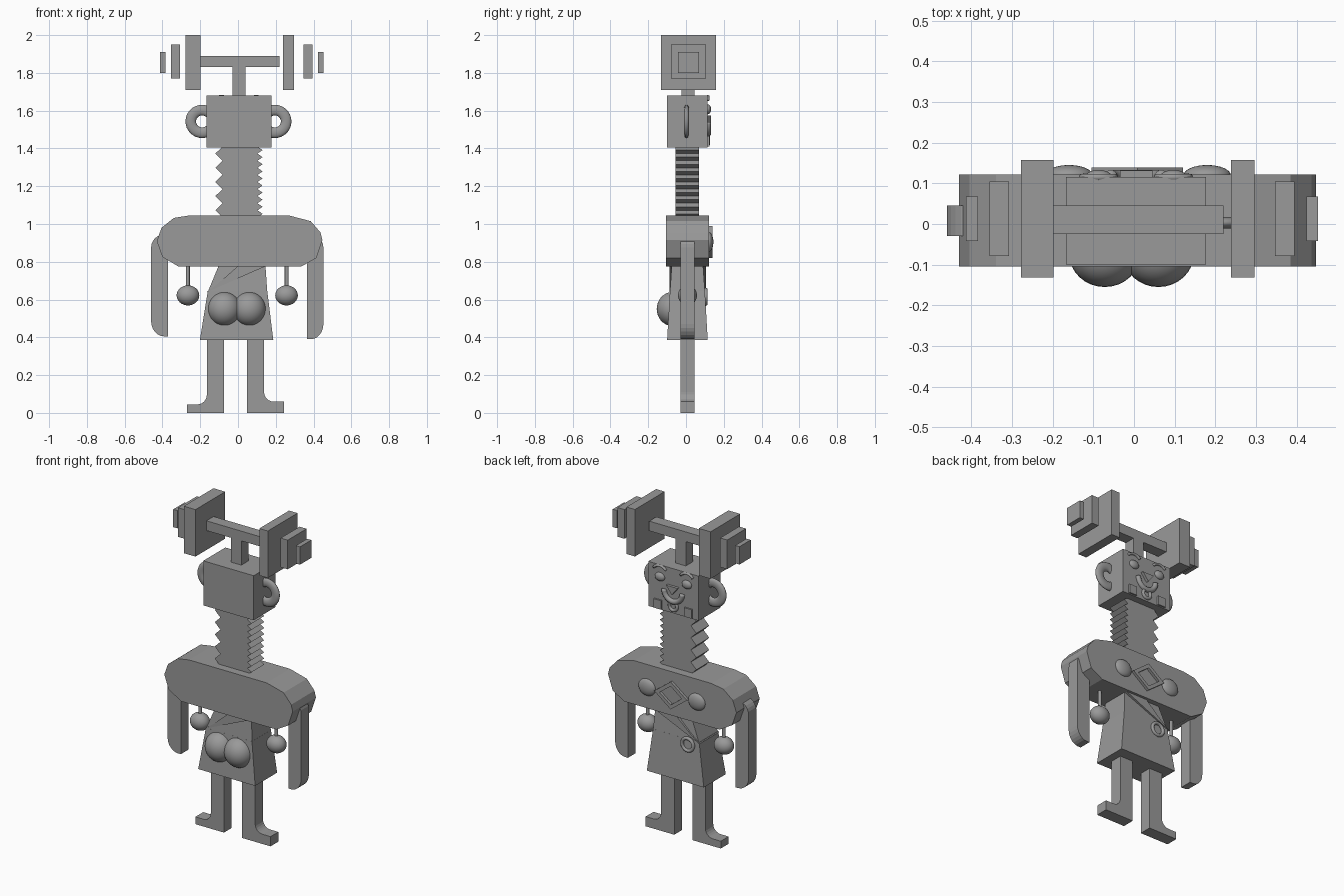
import bpy, bmesh, math
from mathutils import Vector

if "Cube" in bpy.data.objects:
    bpy.data.objects.remove(bpy.data.objects["Cube"])

grey = bpy.data.materials.new("stone_grey")
grey.use_nodes = True
grey.diffuse_color = (0.32, 0.32, 0.32, 1)
grey.node_tree.nodes["Principled BSDF"].inputs["Base Color"].default_value = grey.diffuse_color


def finish(name, bm, smooth=False):
    bmesh.ops.recalc_face_normals(bm, faces=bm.faces)
    mesh = bpy.data.meshes.new(name)
    bm.to_mesh(mesh)
    bm.free()
    mesh.materials.append(grey)
    for p in mesh.polygons:
        p.use_smooth = smooth
    ob = bpy.data.objects.new(name, mesh)
    bpy.context.collection.objects.link(ob)
    return ob


def prism(name, points, y0, y1):
    """Extrude an x-z outline along y."""
    bm = bmesh.new()
    face = bm.faces.new([bm.verts.new((x, y0, z)) for x, z in points])
    new = bmesh.ops.extrude_face_region(bm, geom=[face])["geom"]
    bmesh.ops.translate(bm, vec=(0, y1 - y0, 0),
                        verts=[v for v in new if isinstance(v, bmesh.types.BMVert)])
    return finish(name, bm)


def box(name, x0, x1, y0, y1, z0, z1):
    return prism(name, [(x0, z0), (x1, z0), (x1, z1), (x0, z1)], y0, y1)


def ball(name, center, radii):
    bm = bmesh.new()
    bmesh.ops.create_uvsphere(bm, u_segments=32, v_segments=16, radius=1)
    bmesh.ops.scale(bm, vec=radii, verts=bm.verts)
    bmesh.ops.translate(bm, vec=center, verts=bm.verts)
    return finish(name, bm, True)


def ring(name, center, major, minor, flat, start=0, sweep=360, steps=32, sides=12):
    """Tube bent around the y axis; flat squeezes it in depth."""
    bm = bmesh.new()
    full = sweep == 360
    rows = []
    for i in range(steps if full else steps + 1):
        a = math.radians(start + sweep * i / steps)
        row = []
        for j in range(sides):
            b = math.tau * j / sides
            r = major + minor * math.cos(b)
            row.append(bm.verts.new(Vector(center) + Vector(
                (r * math.cos(a), flat * minor * math.sin(b), r * math.sin(a)))))
        rows.append(row)
    pairs = list(zip(rows, rows[1:])) + ([(rows[-1], rows[0])] if full else [])
    for p, q in pairs:
        for j in range(sides):
            k = (j + 1) % sides
            bm.faces.new((p[j], p[k], q[k], q[j]))
    if not full:
        bm.faces.new(rows[0])
        bm.faces.new(rows[-1])
    return finish(name, bm, True)


def frustum(name, low, high, z0, z1):
    """Tapered block; each end is x0, x1, y0, y1."""
    bm = bmesh.new()
    rects = []
    for (x0, x1, y0, y1), z in ((low, z0), (high, z1)):
        rects.append([bm.verts.new((x, y, z)) for x, y in
                      ((x0, y0), (x1, y0), (x1, y1), (x0, y1))])
        bm.faces.new(rects[-1])
    for i in range(4):
        k = (i + 1) % 4
        bm.faces.new((rects[0][i], rects[0][k], rects[1][k], rects[1][i]))
    return finish(name, bm)


# Barbell balanced on the head
box("barbell_bar", -0.2, 0.22, -0.025, 0.045, 1.83, 1.89)
box("barbell_post", -0.03, 0.04, -0.025, 0.045, 1.67, 1.84)
plates = [("large", -0.278, -0.198, 0.145, 1.71, 2.0),
          ("medium", -0.355, -0.307, 0.092, 1.77, 1.95),
          ("small", -0.413, -0.384, 0.055, 1.80, 1.91)]
for size, x0, x1, half, z0, z1 in plates:
    box("right_" + size + "_weight", x0, x1, 0.013 - half, 0.013 + half, z0, z1)
    box("left_" + size + "_weight", 0.02 - x1 + 0.02, 0.02 - x0 + 0.02 - 0.022 * (size == "large"),
        0.013 - half, 0.013 + half, z0, z1)

# Head and ears
box("head", -0.167, 0.177, -0.1, 0.115, 1.405, 1.68)
for side, x in (("right", -0.19), ("left", 0.195)):
    ring(side + "_ear", (x, 0.003, 1.543), 0.06, 0.028, 0.5)

# Face, on the +y side of the head
for side, s in (("right", -1), ("left", 1)):
    x = 0.005 + s * 0.092
    ball(side + "_eye", (x, 0.115, 1.607), (0.033, 0.018, 0.026))
    ring(side + "_brow", (x, 0.115, 1.62), 0.055, 0.008, 1.2, 40, 100, 10, 6)
    box(side + "_jaw_block", x + s * 0.012 - 0.026, x + s * 0.012 + 0.026, 0.11, 0.125, 1.41, 1.465)
prism("nose", [(-0.035, 1.575), (0.045, 1.575), (0.005, 1.525)], 0.11, 0.132)
ring("smile", (0.005, 0.117, 1.54), 0.062, 0.016, 1, 180, 180, 20, 10)
ring("lip_ring", (0.005, 0.117, 1.45), 0.026, 0.01, 1, steps=20)

# Pleated neck, coarse teeth on one side and fine on the other
outline = []
coarse, fine = 5, 10
z_low, z_high = 1.035, 1.41
for i in range(coarse * 2 + 1):
    outline.append((-0.082 if i % 2 == 0 else -0.12, z_low + (z_high - z_low) * i / (coarse * 2)))
for i in range(fine * 2, -1, -1):
    outline.append((0.103 if i % 2 == 0 else 0.13, z_low + (z_high - z_low) * i / (fine * 2)))
prism("pleated_neck", outline, -0.055, 0.07)

# Broad shoulder block with faceted ends
prism("shoulder_block", [
    (-0.43, 0.91), (-0.405, 0.98), (-0.34, 1.032), (-0.26, 1.045),
    (0.27, 1.045), (0.385, 1.015), (0.437, 0.955), (0.447, 0.915),
    (0.415, 0.82), (0.335, 0.775), (-0.315, 0.775), (-0.4, 0.825)], -0.105, 0.122)
for side, s in (("right", -1), ("left", 1)):
    ball(side + "_breast", (0.01 + s * 0.17, 0.12, 0.905), (0.058, 0.025, 0.052))

# Hollow diamond on the chest
bm = bmesh.new()
loops = []
for scale, y in ((1, 0.118), (1, 0.139), (0.68, 0.139), (0.68, 0.118)):
    loops.append([bm.verts.new((0.008 + scale * x, y, 0.905 + scale * z)) for x, z in
                  ((0.112, 0), (0, 0.085), (-0.112, 0), (0, -0.085))])
for p, q in zip(loops, loops[1:] + loops[:1]):
    for i in range(4):
        k = (i + 1) % 4
        bm.faces.new((p[i], p[k], q[k], q[i]))
finish("chest_diamond", bm)

# Arms with rounded shoulders and hands
for side, s, inner, outer, z in (("right", -1, 0.37, 0.46, 0.405), ("left", 1, 0.365, 0.452, 0.39)):
    pts = [(inner, z), (inner, 0.945)]
    w = outer - inner
    for top in (True, False):
        for i in range(7):
            a = math.radians(90 - 15 * i if top else -15 * i)
            cz = 0.875 if top else z + 0.08
            pts.append((inner + 0.02 + (w - 0.02) * math.cos(a),
                        cz + (0.07 if top else 0.08) * math.sin(a)))
    prism(side + "_arm", [(s * x, h) for x, h in pts], -0.03, 0.046)

# Hanging bobbles under the shoulders
for side, x in (("right", -0.265), ("left", 0.257)):
    bm = bmesh.new()
    bmesh.ops.create_cone(bm, cap_ends=True, segments=16, radius1=0.01, radius2=0.01, depth=0.14)
    bmesh.ops.translate(bm, vec=(x, 0.008, 0.725), verts=bm.verts)
    finish(side + "_bobble_cord", bm)
    ball(side + "_bobble", (x, 0.008, 0.622), (0.06, 0.05, 0.053))

# Waist, sash, skirt and belt ring
waist = (-0.16, 0.155, -0.085, 0.1)
frustum("waist", waist, (-0.1, 0.145, -0.075, 0.09), 0.64, 0.785)
frustum("skirt", (-0.202, 0.187, -0.1, 0.115), waist, 0.385, 0.645)
prism("sash", [(-0.165, 0.64), (-0.105, 0.685), (0.0, 0.778), (0.15, 0.778)], -0.088, 0.106)
ring("belt_ring", (-0.085, 0.105, 0.615), 0.038, 0.01, 1, steps=24)
for side, x in (("right", -0.072), ("left", 0.06)):
    ball(side + "_buttock", (x, -0.072, 0.55), (0.088, 0.083, 0.09))

# Legs with outward feet and a curved instep
for side, s, inner, shin, toe, h in (("right", -1, 0.075, 0.165, 0.27, 0.045),
                                     ("left", 1, 0.048, 0.138, 0.243, 0.06)):
    pts = [(inner, 0.4), (inner, 0), (toe, 0), (toe, h)]
    r = 0.05
    for i in range(7):
        a = math.radians(270 - 15 * i)
        pts.append((shin + r + r * math.cos(a), h + r + r * math.sin(a)))
    pts.append((shin, 0.4))
    prism(side + "_leg", [(s * x, z) for x, z in pts], -0.03, 0.046)
